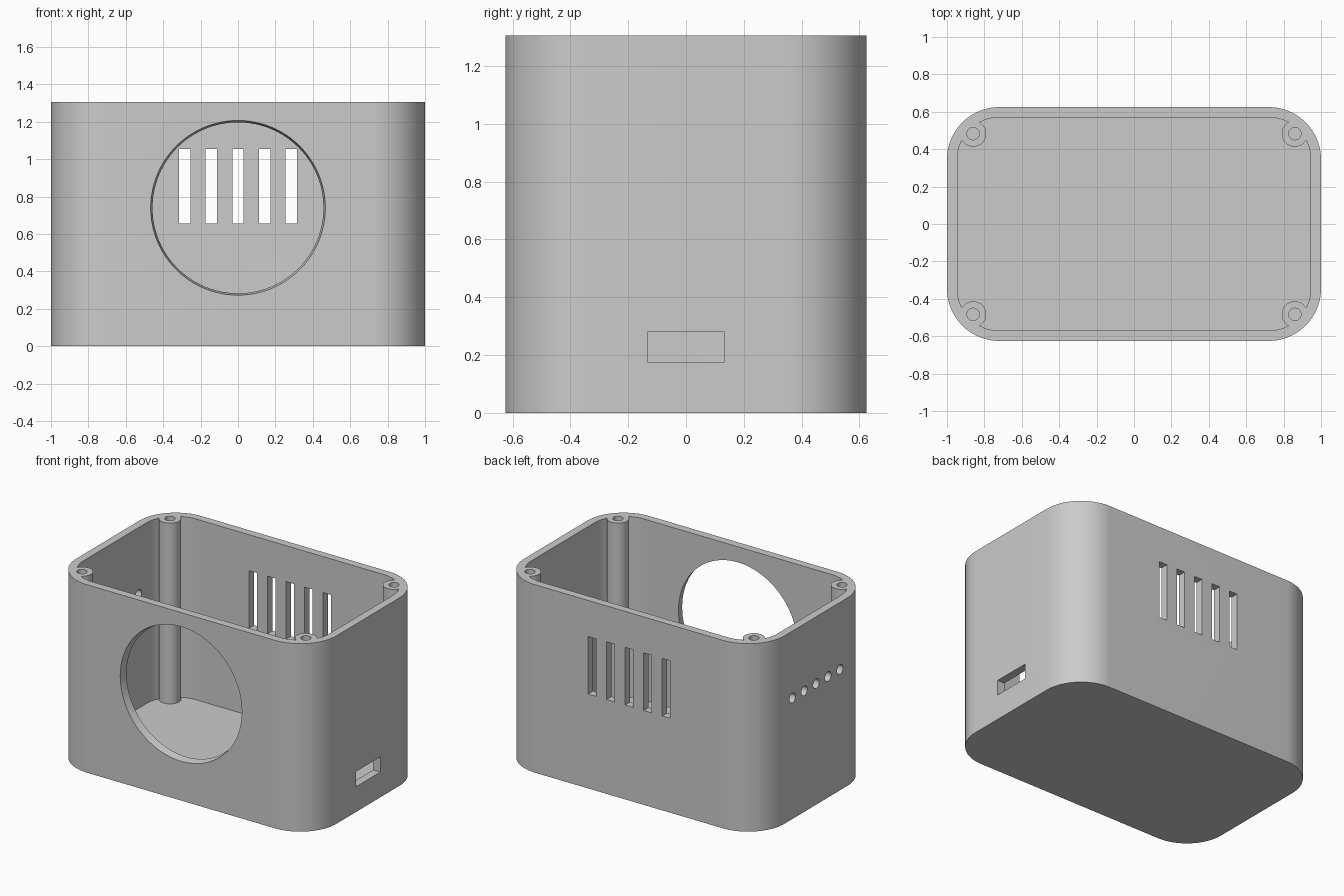
import bpy, bmesh, math
from mathutils import Matrix, Vector

cube = bpy.data.objects.get("Cube")
if cube:
    bpy.data.objects.remove(cube, do_unlink=True)

HEIGHT, WALL, FLOOR = 1.305, 0.055, 0.05
HALF_X, HALF_Y, CORNER = 1.0, 0.625, 0.28

grey = bpy.data.materials.new("grey plastic")
grey.use_nodes = True
colour = (0.6, 0.6, 0.6, 1)
grey.diffuse_color = colour
grey.node_tree.nodes["Principled BSDF"].inputs["Base Color"].default_value = colour


def finish(name, bm):
    bmesh.ops.recalc_face_normals(bm, faces=bm.faces)
    mesh = bpy.data.meshes.new(name)
    bm.to_mesh(mesh)
    bm.free()
    mesh.materials.append(grey)
    obj = bpy.data.objects.new(name, mesh)
    bpy.context.collection.objects.link(obj)
    return obj


def rounded_prism(name, hx, hy, radius, z0, z1, steps=20):
    """Upright prism with four rounded corners."""
    bm = bmesh.new()
    ring = []
    for quarter, (sx, sy) in enumerate([(1, 1), (-1, 1), (-1, -1), (1, -1)]):
        for i in range(steps + 1):
            a = (quarter + i / steps) * math.pi / 2
            ring.append(bm.verts.new((sx * (hx - radius) + radius * math.cos(a),
                                      sy * (hy - radius) + radius * math.sin(a), z0)))
    base = bm.faces.new(ring)
    top = bmesh.ops.extrude_face_region(bm, geom=[base])["geom"]
    moved = [v for v in top if isinstance(v, bmesh.types.BMVert)]
    bmesh.ops.translate(bm, verts=moved, vec=(0, 0, z1 - z0))
    return finish(name, bm)


def box(name, centre, size):
    bm = bmesh.new()
    bmesh.ops.create_cube(bm, size=1, matrix=Matrix.Translation(centre) @ Matrix.Diagonal((*size, 1)))
    return finish(name, bm)


def cylinder(name, start, end, r0, r1, sides=32):
    """Cylinder or cone running from start to end."""
    start, end = Vector(start), Vector(end)
    axis = end - start
    turn = axis.to_track_quat("Z", "Y").to_matrix().to_4x4()
    bm = bmesh.new()
    bmesh.ops.create_cone(bm, cap_ends=True, segments=sides, radius1=r0, radius2=r1,
                          depth=axis.length, matrix=Matrix.Translation((start + end) / 2) @ turn)
    return finish(name, bm)


# Outer case and hollow interior
case = rounded_prism("case", HALF_X, HALF_Y, CORNER, 0, HEIGHT)
steps = [("DIFFERENCE", rounded_prism("cavity_cutter", HALF_X - WALL, HALF_Y - WALL,
                                      CORNER - WALL, FLOOR, HEIGHT + 0.2))]

# Screw posts in the corners, each with a blind hole
corners = [(sx * 0.86, sy * 0.483) for sx in (-1, 1) for sy in (-1, 1)]
for x, y in corners:
    steps.append(("UNION", cylinder("screw_post", (x, y, FLOOR / 2), (x, y, HEIGHT), 0.07, 0.07)))
for x, y in corners:
    steps.append(("DIFFERENCE", cylinder("screw_hole_cutter", (x, y, HEIGHT - 0.4),
                                         (x, y, HEIGHT + 0.1), 0.033, 0.033)))

# Tapered round opening in the front wall
slope = 0.01 / WALL
steps.append(("DIFFERENCE", cylinder("front_opening_cutter", (0, -HALF_Y - WALL, 0.74),
                                     (0, -HALF_Y + 2 * WALL, 0.74),
                                     0.467 + slope * WALL, 0.467 - slope * 2 * WALL, 96)))

for i in range(-2, 3):
    # Vent slots in the back wall
    steps.append(("DIFFERENCE", box("vent_cutter", (i * 0.1425, HALF_Y, 0.855), (0.06, 0.3, 0.4))))
    # Row of round holes in the right wall
    steps.append(("DIFFERENCE", cylinder("side_hole_cutter", (-HALF_X - 0.1, i * 0.13, 0.84),
                                         (-HALF_X + 0.15, i * 0.13, 0.84), 0.033, 0.033)))

# Cable port in the left wall
steps.append(("DIFFERENCE", box("port_cutter", (HALF_X, 0, 0.228), (0.3, 0.265, 0.105))))

# Apply every cut and join, then discard the helpers
bpy.ops.object.select_all(action="DESELECT")
bpy.context.view_layer.objects.active = case
case.select_set(True)
for operation, helper in steps:
    helper.hide_render = True
    mod = case.modifiers.new(helper.name, "BOOLEAN")
    mod.operation, mod.object, mod.solver = operation, helper, "EXACT"
    bpy.ops.object.modifier_apply(modifier=mod.name)
    bpy.data.objects.remove(helper, do_unlink=True)

bpy.ops.object.shade_smooth_by_angle(angle=math.radians(30))
